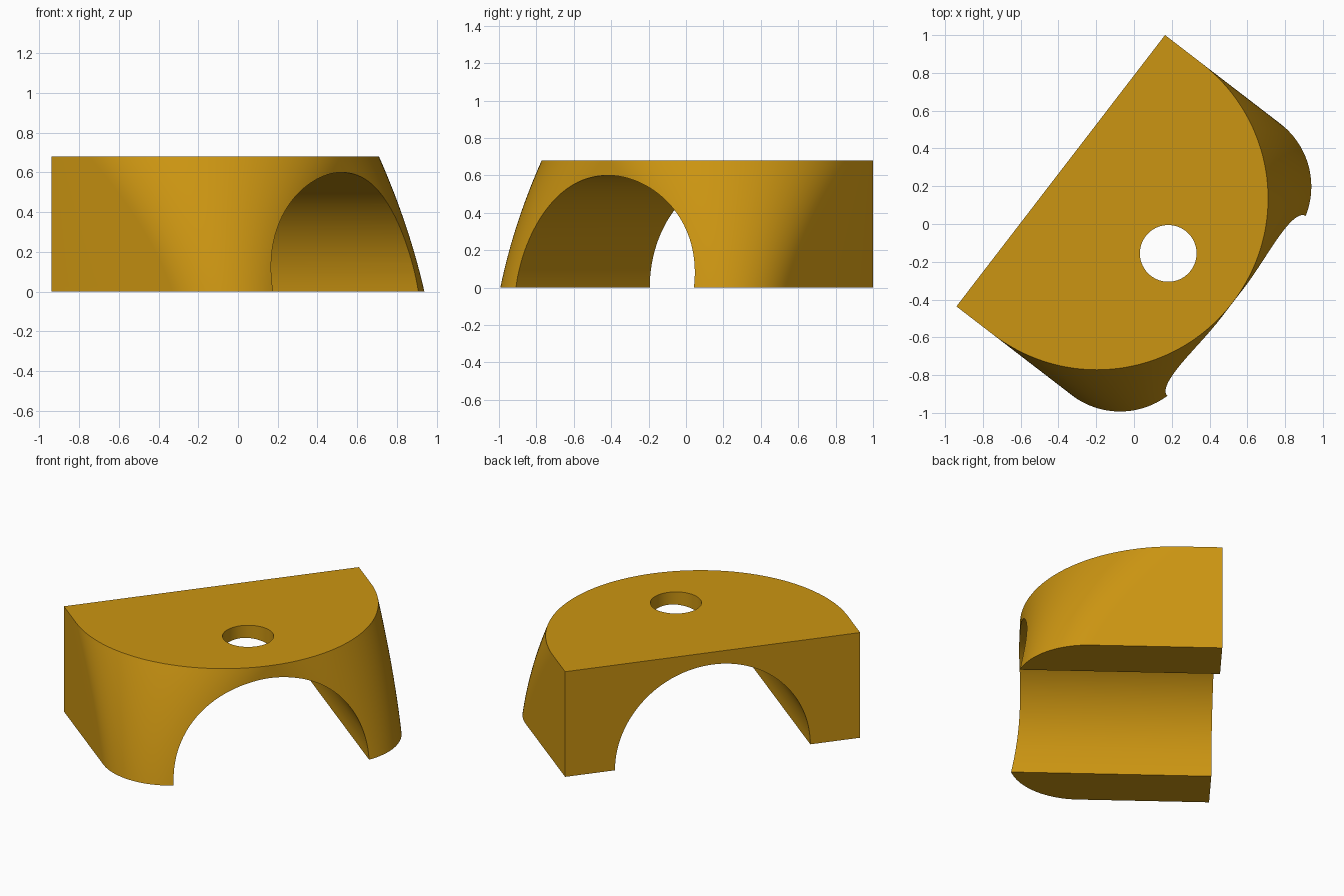
import bpy, bmesh, math
from mathutils import Matrix

if "Cube" in bpy.data.objects:
    bpy.data.objects.remove(bpy.data.objects["Cube"])

HALF_W, HEIGHT = 0.906, 0.68
ANGLE = math.atan2(1.436, 1.104) # direction of the straight back edge
PLACE = Matrix.Translation((-0.388, 0.282, 0)) @ Matrix.Rotation(ANGLE, 4, 'Z')
LEVELS, ARC = 28, 36

mat = bpy.data.materials.new("ochre")
mat.diffuse_color = (0.60, 0.30, 0.006, 1)
mat.use_nodes = True
mat.node_tree.nodes["Principled BSDF"].inputs["Base Color"].default_value = mat.diffuse_color


def ring(z):
    """D-shaped outline at height z; its front corners get tighter towards the foot."""
    t = 1 - z / HEIGHT
    s = t + 0.55 * t * (1 - t)
    r = 0.904 - 0.484 * s
    depth = 1.147 + 0.043 * t * t
    pts = [(HALF_W, 0)]
    for side, start in ((1, 0), (-1, math.pi / 2)):
        for i in range(ARC + 1):
            a = start + math.pi / 2 * i / ARC
            pts.append((side * (HALF_W - r) + r * math.cos(a), depth - r + r * math.sin(a)))
    pts.append((-HALF_W, 0))
    # local front is turned to -y so that the back edge stays straight
    return [(u, -v, z) for u, v in pts]


# Clamp body: stacked outlines
bm = bmesh.new()
rings = [[bm.verts.new(p) for p in ring(HEIGHT * k / LEVELS)] for k in range(LEVELS + 1)]
n = len(rings[0])
for a, b in zip(rings, rings[1:]):
    for i in range(n - 1):
        bm.faces.new((a[i], a[i + 1], b[i + 1], b[i]))
bm.faces.new([r[0] for r in rings] + [r[-1] for r in reversed(rings)])
bm.faces.new(rings[0])
bm.faces.new(rings[-1])
bmesh.ops.recalc_face_normals(bm, faces=bm.faces)
mesh = bpy.data.meshes.new("clamp_body")
bm.to_mesh(mesh)
bm.free()
mesh.materials.append(mat)
body = bpy.data.objects.new("clamp_body", mesh)
body.matrix_world = PLACE
bpy.context.collection.objects.link(body)


def cut(name, radius, depth, local):
    """Subtract a cylinder from the body."""
    bpy.ops.mesh.primitive_cylinder_add(vertices=128, radius=radius, depth=depth)
    tool = bpy.context.object
    tool.name = name
    tool.data.materials.append(mat)
    tool.matrix_world = PLACE @ local
    tool.hide_render = True
    mod = body.modifiers.new(name, 'BOOLEAN')
    mod.object, mod.operation, mod.solver = tool, 'DIFFERENCE', 'EXACT'
    bpy.context.view_layer.update()
    bpy.ops.object.select_all(action='DESELECT')
    body.select_set(True)
    bpy.context.view_layer.objects.active = body
    bpy.ops.object.modifier_apply(modifier=name)
    bpy.data.objects.remove(tool)


# Pipe arch and screw hole
cut("arch_cutter", 0.6, 4, Matrix.Rotation(math.pi / 2, 4, 'X'))
cut("screw_hole_cutter", 0.15, 1, Matrix.Translation((0, -0.718, 0.6)))

bpy.ops.object.shade_smooth_by_angle(angle=math.radians(30))
